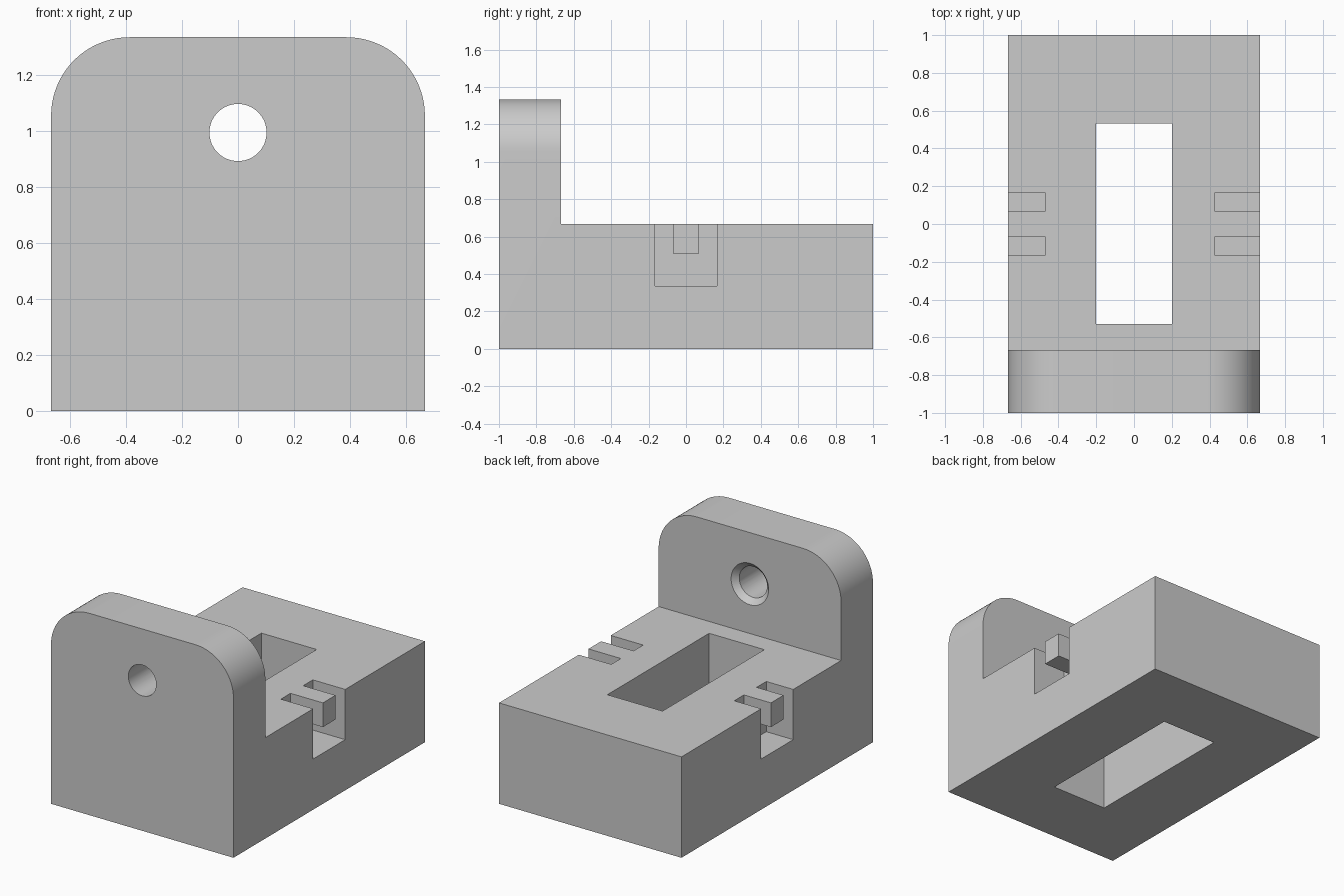
import bpy, bmesh
from math import pi
from mathutils import Matrix

HALF_W, BASE_H, TOP, STEP_Y = 0.667, 0.667, 1.334, -0.667
HOLE_Z, HOLE_R = 0.994, 0.102

cube = bpy.data.objects.get("Cube")
if cube:
    bpy.data.objects.remove(cube, do_unlink=True)

grey = bpy.data.materials.new("plain_grey")
grey.use_nodes = True
grey.diffuse_color = (0.6, 0.6, 0.6, 1)
grey.node_tree.nodes["Principled BSDF"].inputs["Base Color"].default_value = (0.6, 0.6, 0.6, 1)


def make_object(name, bm):
    bmesh.ops.recalc_face_normals(bm, faces=bm.faces)
    mesh = bpy.data.meshes.new(name)
    bm.to_mesh(mesh)
    bm.free()
    mesh.materials.append(grey)
    obj = bpy.data.objects.new(name, mesh)
    bpy.context.collection.objects.link(obj)
    return obj


def prism(profile, x0, x1):
    """Extrude a side profile of (y, z) points from x0 to x1."""
    bm = bmesh.new()
    face = bm.faces.new([bm.verts.new((x0, y, z)) for y, z in profile])
    out = bmesh.ops.extrude_face_region(bm, geom=[face])["geom"]
    moved = [v for v in out if isinstance(v, bmesh.types.BMVert)]
    bmesh.ops.translate(bm, verts=moved, vec=(x1 - x0, 0, 0))
    return bm


def round_cutter(name, y0, y1, r0, r1):
    """Round cutter along y, from radius r0 at y0 to r1 at y1."""
    bm = bmesh.new()
    place = Matrix.Translation((0, (y0 + y1) / 2, HOLE_Z)) @ Matrix.Rotation(-pi / 2, 4, "X")
    bmesh.ops.create_cone(bm, cap_ends=True, segments=64, radius1=r0, radius2=r1,
                          depth=y1 - y0, matrix=place)
    return make_object(name, bm)


# L-shaped body with the upright plate's top corners rounded
bm = prism([(-1, 0), (1, 0), (1, BASE_H), (STEP_Y, BASE_H), (STEP_Y, TOP), (-1, TOP)],
           -HALF_W, HALF_W)
corners = [e for e in bm.edges
           if all(v.co.z > TOP - 0.01 for v in e.verts)
           and abs(e.verts[0].co.x - e.verts[1].co.x) < 0.01]
bmesh.ops.bevel(bm, geom=corners, offset=0.28, segments=20, profile=0.5, affect="EDGES")
body = make_object("bracket_body", bm)

# Central slot, running right through the base
slot = [(-0.53, -0.1), (0.533, -0.1), (0.533, 0.8), (-0.53, 0.8)]
cutters = [make_object("slot_cutter", prism(slot, -0.202, 0.202))]

# Side pockets that leave a floating tab in the middle
P, T, OVER = 0.167, 0.066, 0.8
pocket = [(-P, 0.335), (P, 0.335), (P, OVER), (T, OVER),
          (T, 0.507), (-T, 0.507), (-T, OVER), (-P, OVER)]
cutters.append(make_object("left_pocket_cutter", prism(pocket, 0.43, 0.8)))
cutters.append(make_object("right_pocket_cutter", prism(pocket, -0.8, -0.47)))

# Mounting hole with a countersink on the inner face
cutters.append(round_cutter("hole_cutter", -1.1, -0.5, HOLE_R, HOLE_R))
cutters.append(round_cutter("countersink_cutter", STEP_Y - 0.055, STEP_Y + 0.02,
                            HOLE_R - 0.02, HOLE_R + 0.055))

bpy.ops.object.select_all(action="DESELECT")
bpy.context.view_layer.objects.active = body
body.select_set(True)
for cutter in cutters:
    mod = body.modifiers.new(cutter.name, "BOOLEAN")
    mod.operation, mod.solver, mod.object = "DIFFERENCE", "EXACT", cutter
    bpy.ops.object.modifier_apply(modifier=mod.name)
    bpy.data.objects.remove(cutter, do_unlink=True)

bpy.ops.object.shade_smooth_by_angle(angle=pi / 6)
